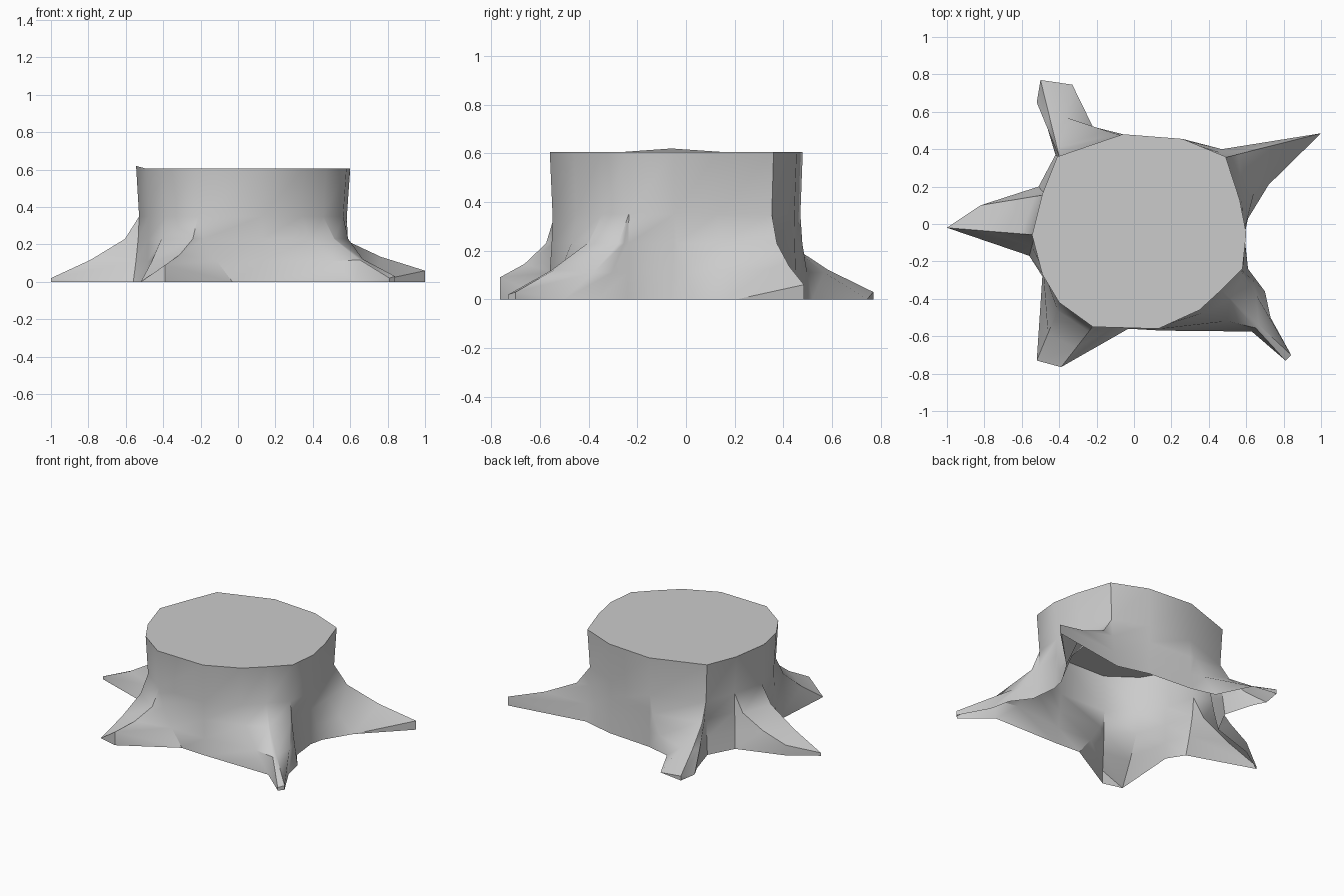
import bpy
import bmesh
from math import radians
from mathutils import Vector

old = bpy.data.objects.get("Cube")
if old:
    bpy.data.objects.remove(old, do_unlink=True)

# Weathered grey used for the whole stump
grey = bpy.data.materials.new("weathered grey")
grey.use_nodes = True
colour = (0.6, 0.6, 0.6, 1)
grey.diffuse_color = colour
grey.node_tree.nodes["Principled BSDF"].inputs["Base Color"].default_value = colour

# Corners of the cut top, clockwise from the left side
rim = dict(
    left=(.6, -.05), front_left=(.58, -.24), root_a=(.47, -.35),
    front=(.35, -.46), front_mid=(.13, -.56), front_right=(-.22, -.55),
    root_e=(-.4, -.42), right_front=(-.49, -.27), right=(-.545, -.06),
    right_back=(-.49, .16), back_right=(-.41, .36), back=(-.06, .48),
    back_mid=(.26, .455), back_left=(.49, .36), left_back=(.565, .13))

# Ground outline: foot x, foot y, height of the root end, rim corner above it
columns = [
    (.59, -.06, 0, "left"), (.61, -.24, 0, "front_left"),
    (.7, -.36, 0, "front_left"), (.73, -.5, 0, "front_left"),
    (.84, -.7, .03, "root_a"), (.81, -.73, .02, "root_a"),
    (.63, -.575, 0, "front"), (.15, -.57, 0, "front_mid"),
    (-.03, -.56, 0, "front_right"), (-.39, -.765, .09, "front_right"),
    (-.52, -.73, 0, "root_e"), (-.49, -.28, 0, "right_front"),
    (-.56, -.17, 0, "right"), (-1, -.02, .02, "right"),
    (-.82, .1, .07, "right_back"), (-.51, .2, 0, "right_back"),
    (-.42, .37, 0, "back_right"), (-.48, .57, 0, "back_right"),
    (-.52, .65, 0, "back_right"), (-.5, .77, .03, "back_right"),
    (-.33, .745, 0, "back_right"), (-.22, .52, 0, "back"),
    (-.06, .48, 0, "back"), (.26, .455, 0, "back_mid"),
    (.47, .4, 0, "back_left"), (1, .485, .06, "back_left"),
    (.72, .21, 0, "left_back"), (.61, .03, 0, "left")]


def column_points(x, y, tip, corner):
    """Points down the bark, from the rim over the waist to the root end."""
    top = Vector((*rim[corner], .62 if corner == "right" else .605))
    waist = Vector((top.x * .97, top.y * .98, .35))
    foot = Vector((x, y, 0))
    points = [top, waist]
    for spread, height in ((.16, .23), (.55, .11 + tip * .4), (1, tip)):
        point = waist.lerp(foot, spread)
        point.z = height
        points.append(point)
    return points + [foot]


# Bark wall with flared roots, open underneath
bm = bmesh.new()
loops = [[bm.verts.new(p) for p in column_points(*c)] for c in columns]
for here, after in zip(loops, loops[1:] + loops[:1]):
    for row in range(len(here) - 1):
        bm.faces.new((here[row], here[row + 1], after[row + 1], after[row]))
bmesh.ops.remove_doubles(bm, verts=bm.verts, dist=.001)

# Flat cut top closing the upper rim
rim_edges = [e for e in bm.edges if e.is_boundary and all(v.co.z > .5 for v in e.verts)]
bmesh.ops.contextual_create(bm, geom=rim_edges)
bmesh.ops.recalc_face_normals(bm, faces=bm.faces)
cap = max(bm.faces, key=lambda f: f.calc_center_median().z)
cap.normal_update()
if cap.normal.z < 0:
    bmesh.ops.reverse_faces(bm, faces=bm.faces)

mesh = bpy.data.meshes.new("tree_stump")
bm.to_mesh(mesh)
bm.free()
mesh.materials.append(grey)
stump = bpy.data.objects.new("tree_stump", mesh)
bpy.context.collection.objects.link(stump)

# Smooth bark, crisp rim and root edges
bpy.ops.object.select_all(action="DESELECT")
stump.select_set(True)
bpy.context.view_layer.objects.active = stump
bpy.ops.object.shade_smooth_by_angle(angle=radians(40))
